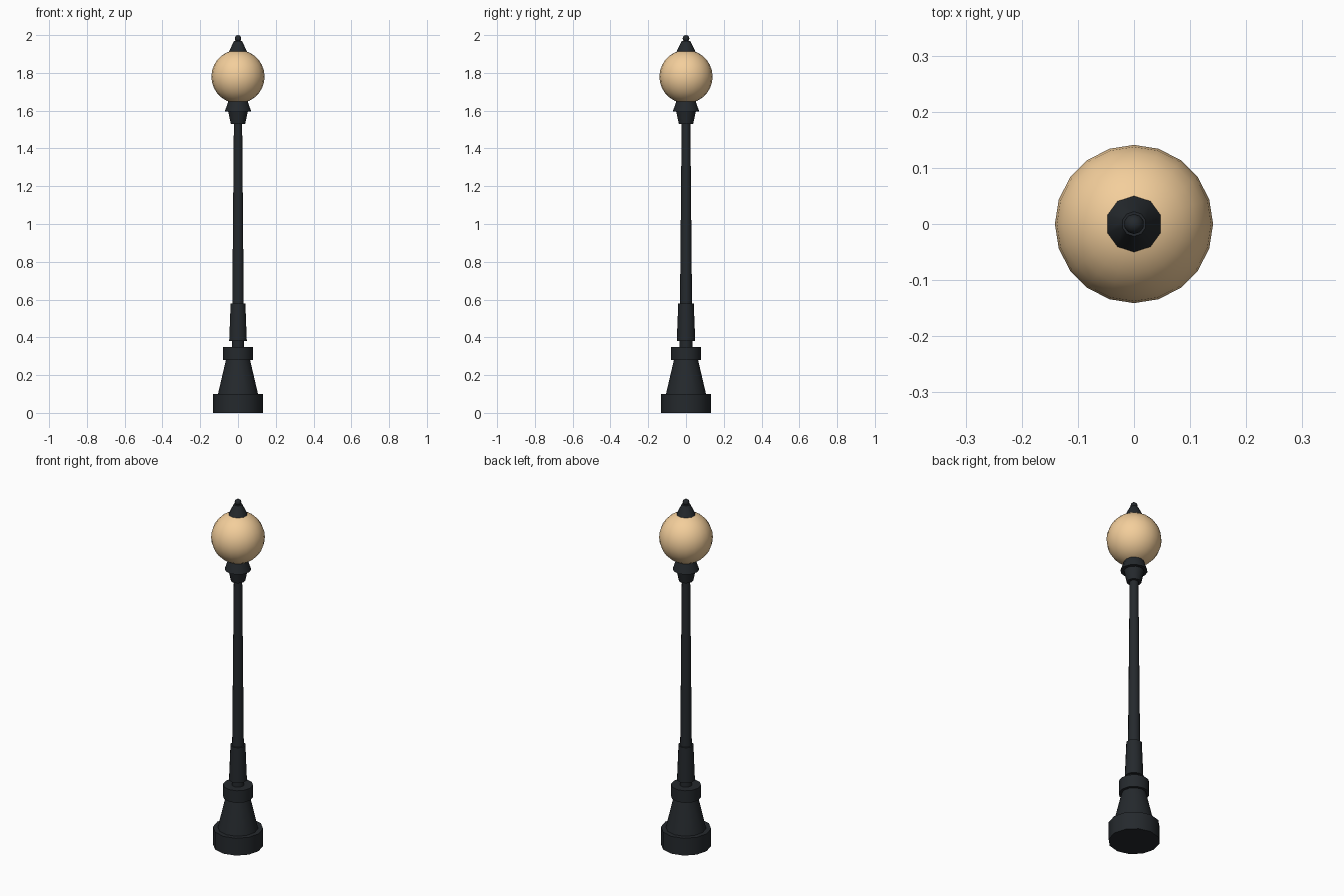
import bpy

if "Cube" in bpy.data.objects:
    bpy.data.objects.remove(bpy.data.objects["Cube"])


def material(name, color):
    m = bpy.data.materials.new(name)
    m.diffuse_color = color
    m.use_nodes = True
    m.node_tree.nodes["Principled BSDF"].inputs["Base Color"].default_value = m.diffuse_color
    return m


iron = material("dark_iron", (0.018, 0.022, 0.026, 1))
glass = material("warm_glass", (0.9, 0.62, 0.33, 1))


def finish(name, mat, angle):
    ob = bpy.context.object
    ob.name = name
    ob.data.materials.append(mat)
    bpy.ops.object.shade_smooth_by_angle(angle=angle)
    return ob


def tube(name, z0, z1, r0, r1, sides):
    bpy.ops.mesh.primitive_cone_add(vertices=sides, radius1=r0, radius2=r1,
                                    depth=z1 - z0, location=(0, 0, (z0 + z1) / 2))
    return finish(name, iron, 0.7)


def ball(name, z, r, segments, rings, mat):
    bpy.ops.mesh.primitive_uv_sphere_add(segments=segments, ring_count=rings,
                                         radius=r, location=(0, 0, z))
    return finish(name, mat, 1.2)


# Stepped foot
tube("foot_plinth", 0.0, 0.10, 0.132, 0.132, 12)
tube("foot_cone", 0.10, 0.28, 0.106, 0.064, 12)
tube("foot_ring", 0.28, 0.35, 0.079, 0.079, 12)

# Tapered pole with lower sleeve
tube("pole", 0.35, 1.54, 0.034, 0.023, 10)
tube("pole_sleeve", 0.38, 0.58, 0.049, 0.041, 10)

# Globe holder
tube("holder_collar", 1.53, 1.60, 0.038, 0.053, 12)
tube("holder_cup", 1.595, 1.66, 0.07, 0.048, 12)

# Lamp globe
ball("globe", 1.78, 0.141, 20, 14, glass)

# Cap and finial
tube("cap", 1.913, 1.97, 0.05, 0.022, 10)
ball("finial", 1.982, 0.018, 10, 6, iron)
